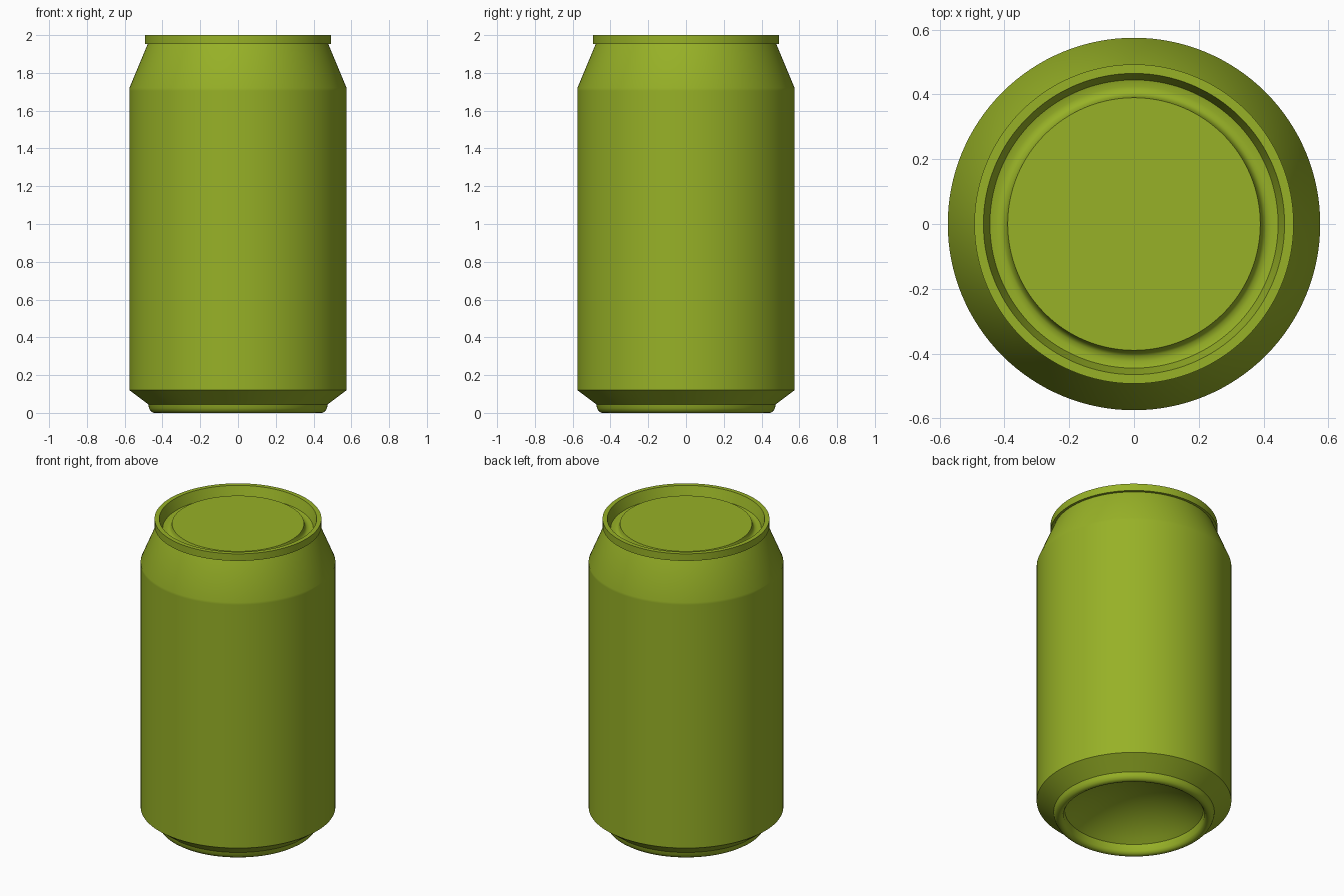
import bpy
import bmesh
import math

cube = bpy.data.objects.get("Cube")
if cube:
    bpy.data.objects.remove(cube, do_unlink=True)

SEGMENTS = 128

# Single green paint
green = bpy.data.materials.new("lime green")
green.use_nodes = True
colour = (0.31, 0.44, 0.02, 1.0)
green.diffuse_color = colour
bsdf = green.node_tree.nodes["Principled BSDF"]
bsdf.inputs["Base Color"].default_value = colour
bsdf.inputs["Roughness"].default_value = 0.5


def lathe(name, profile, smooth_angle=35):
    """Revolve (radius, z) points round z; a point at radius 0 caps the end.
    Going up an outer wall gives outward normals."""
    bm = bmesh.new()
    rings = []
    for r, z in profile:
        if r == 0:
            rings.append([bm.verts.new((0, 0, z))] * SEGMENTS)
        else:
            rings.append([bm.verts.new((r * math.cos(a), r * math.sin(a), z))
                          for a in (2 * math.pi * k / SEGMENTS for k in range(SEGMENTS))])
    for low, high in zip(rings, rings[1:]):
        for k in range(SEGMENTS):
            n = (k + 1) % SEGMENTS
            corners = dict.fromkeys((low[k], low[n], high[n], high[k]))
            bm.faces.new(list(corners))
    mesh = bpy.data.meshes.new(name)
    bm.to_mesh(mesh)
    bm.free()
    mesh.materials.append(green)
    obj = bpy.data.objects.new(name, mesh)
    bpy.context.collection.objects.link(obj)
    bpy.ops.object.select_all(action='DESELECT')
    obj.select_set(True)
    bpy.context.view_layer.objects.active = obj
    bpy.ops.object.shade_smooth_by_angle(angle=math.radians(smooth_angle))
    return obj


# Concave dome under the can, a shallow spherical cap
DOME_R, DOME_Z, DOME_H = 0.41, 0.06, 0.15
sphere_r = (DOME_R ** 2 + DOME_H ** 2) / (2 * DOME_H)
max_angle = math.asin(DOME_R / sphere_r)
dome = []
for i in range(13):
    a = max_angle * i / 12
    dome.append((sphere_r * math.sin(a), DOME_Z + DOME_H - sphere_r * (1 - math.cos(a))))

# Rounded standing ring, from the dome edge out to the bottom chamfer
foot = [(0.415, 0.02), (0.424, 0.006), (0.437, 0.0), (0.45, 0.001),
        (0.463, 0.01), (0.471, 0.024), (0.475, 0.045)]
lathe("bottom_dome_and_foot", dome + foot)

# Side wall with bottom chamfer and tapered shoulder
lathe("can_body", [(0.475, 0.045), (0.575, 0.12), (0.575, 0.13), (0.575, 1.705),
                   (0.575, 1.72), (0.478, 1.953)])

# Rim, countersunk groove and raised lid panel
lathe("rim_and_lid", [(0.478, 1.953), (0.493, 1.954), (0.493, 2.0), (0.465, 2.0),
                      (0.445, 1.935), (0.425, 1.93), (0.408, 1.933),
                      (0.399, 1.941), (0.394, 1.953), (0.39, 1.968), (0, 1.968)])
